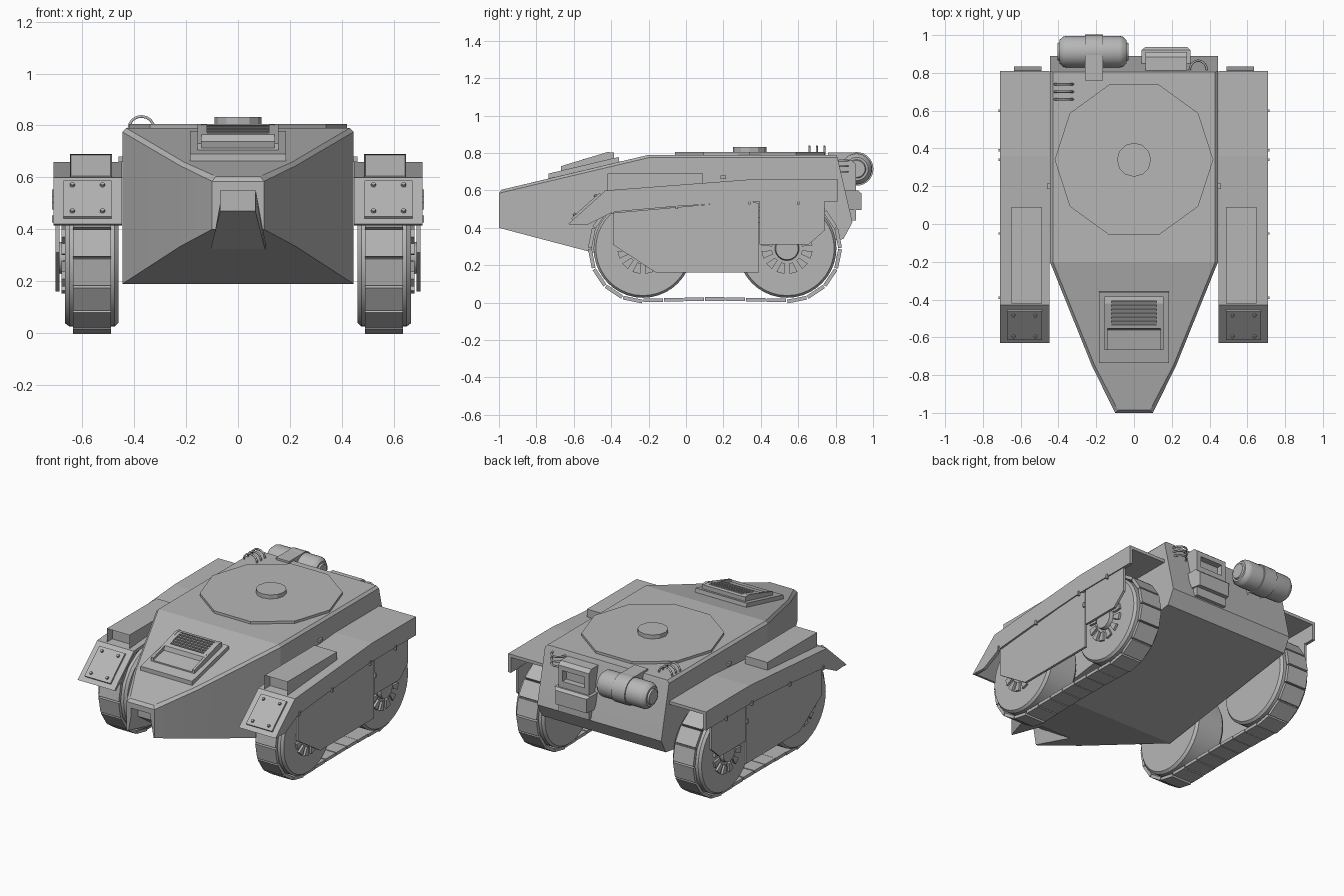
import bpy, bmesh, math
from mathutils import Matrix, Vector

cube = bpy.data.objects.get("Cube")
if cube:
    bpy.data.objects.remove(cube)

GREY = (0.47, 0.47, 0.47, 1)
paint = bpy.data.materials.new("plain_grey")
paint.use_nodes = True
paint.diffuse_color = GREY
for node in paint.node_tree.nodes:
    if node.type == 'BSDF_PRINCIPLED':
        node.inputs["Base Color"].default_value = GREY


def finish(name, bm, mirror=False, smooth=None):
    """Turn a bmesh into an object, optionally mirrored across x."""
    bmesh.ops.recalc_face_normals(bm, faces=bm.faces)
    mesh = bpy.data.meshes.new(name)
    bm.to_mesh(mesh)
    bm.free()
    ob = bpy.data.objects.new(name, mesh)
    bpy.context.collection.objects.link(ob)
    mesh.materials.append(paint)
    if mirror:
        ob.modifiers.new("Mirror", 'MIRROR').use_mirror_merge = False
    if smooth:
        bpy.ops.object.select_all(action='DESELECT')
        ob.select_set(True)
        bpy.context.view_layer.objects.active = ob
        bpy.ops.object.shade_smooth_by_angle(angle=math.radians(smooth))
    return ob


def add_box(bm, size, loc, tilt=0):
    m = Matrix.Translation(loc) @ Matrix.Rotation(tilt, 4, 'X') @ Matrix.Diagonal((*size, 1))
    return bmesh.ops.create_cube(bm, size=1, matrix=m)["verts"]


def add_slab(bm, profile, x0, x1):
    """Extrude a (y, z) profile along x."""
    a = [bm.verts.new((x0, y, z)) for y, z in profile]
    b = [bm.verts.new((x1, y, z)) for y, z in profile]
    bm.faces.new(a)
    bm.faces.new(b)
    for i in range(len(a)):
        j = (i + 1) % len(a)
        bm.faces.new((a[i], a[j], b[j], b[i]))


def add_lathe(bm, profile, y, z, steps=32):
    """Spin an (x, radius) profile round an axis along x."""
    verts = [bm.verts.new((x, y, z + r)) for x, r in profile]
    edges = [bm.edges.new(p) for p in zip(verts, verts[1:])]
    bmesh.ops.spin(bm, geom=verts + edges, cent=(0, y, z), axis=(1, 0, 0),
                   angle=math.tau, steps=steps)
    bmesh.ops.remove_doubles(bm, verts=bm.verts, dist=0.0005)


def box(name, size, loc, tilt=0, mirror=False):
    bm = bmesh.new()
    add_box(bm, size, loc, tilt)
    return finish(name, bm, mirror)


def slab(name, profile, x0, x1, mirror=False):
    bm = bmesh.new()
    add_slab(bm, profile, x0, x1)
    return finish(name, bm, mirror)


def cut(ob, cutter):
    mod = ob.modifiers.new("Cut", 'BOOLEAN')
    mod.object = cutter
    mod.solver = 'EXACT'
    cutter.hide_render = True
    cutter.hide_set(True)


def disc(name, radius, z0, z1, y, sides):
    bm = bmesh.new()
    bmesh.ops.create_cone(bm, cap_ends=True, segments=sides, radius1=radius, radius2=radius,
                          depth=z1 - z0, matrix=Matrix.Translation((0, y, (z0 + z1) / 2)))
    for v in bm.verts:                      # put a corner on the x axis
        v.co = Vector((v.co.y - y, y + v.co.x, v.co.z))
    finish(name, bm)


def handle(name, centre, rise, half=0.045):
    """Bent rod handle spanning x, bulging along the rise vector."""
    cu = bpy.data.curves.new(name, 'CURVE')
    cu.dimensions = '3D'
    cu.bevel_depth = 0.006
    cu.bevel_resolution = 1
    sp = cu.splines.new('POLY')
    sp.points.add(8)
    for i, p in enumerate(sp.points):
        t = math.pi * i / 8
        p.co = (*(Vector(centre) + Vector((half * math.cos(t), 0, 0)) + Vector(rise) * math.sin(t)), 1)
    cu.materials.append(paint)
    bpy.context.collection.objects.link(bpy.data.objects.new(name, cu))


# Hull: convex body with a chamfered deck, tapering nose and short rear undercut
bm = bmesh.new()
half = [(.085, -.985, .604), (.1, -1, .585), (.1, -1, .4),
        (.208, -.75, .659), (.223, -.75, .645), (.223, -.75, .334),
        (.43, -.2, .79), (.445, -.2, .775), (.445, -.2, .19),
        (.43, .805, .79), (.445, .81, .775), (.445, .89, .43), (.445, .842, .34)]
for x, y, z in half:
    bm.verts.new((x, y, z))
    bm.verts.new((-x, y, z))
bmesh.ops.convex_hull(bm, input=bm.verts)
bmesh.ops.dissolve_limit(bm, angle_limit=0.02, verts=bm.verts, edges=bm.edges)
hull = finish("hull", bm, smooth=10)

# Notch under the nose
bm = bmesh.new()
add_slab(bm, [(-1.1, .55), (-.93, .55), (-.93, .47), (-.69, .31), (-.69, .25), (-1.1, .25)], -1, 1)
for v in bm.verts:
    v.co.x *= .067 + max(0, .47 - v.co.z) * .25
bmesh.ops.triangulate(bm, faces=bm.faces)
cut(hull, finish("nose_notch_cutter", bm))

# Deck ring and cap
disc("deck_ring", .42, .78, .806, .34, 10)
disc("deck_cap", .09, .80, .832, .34, 12)

# Stepped vent in front of the ring: base, frame with a low sill, cheeks, slats
slab("vent_base", [(-.735, .65), (-.735, .69), (-.36, .779), (-.355, .74)], -.185, .185)
vent = slab("vent_frame", [(-.668, .68), (-.668, .714), (-.56, .738), (-.552, .766), (-.42, .803),
                           (-.385, .80), (-.385, .75)], -.145, .145)
cut(vent, box("vent_cutter", (.24, .13, .05), (0, -.472, .789), .27))
slab("vent_cheek", [(-.668, .68), (-.668, .73), (-.42, .805), (-.385, .802), (-.385, .75)],
     .14, .156, True)
bm = bmesh.new()
for i in range(6):
    d = (i - 2.5) * .022
    add_box(bm, (.24, .01, .022), (0, -.472 + d * .96, .775 + d * .27), .27)
finish("vent_slats", bm)

# Fenders: open channel with top sheet, outer wall and sloped front flap
top = [(-.63, .42), (-.43, .60), (.36, .66), (.81, .66)]
under = [(.81, .64), (.36, .64), (-.425, .58), (-.61, .415)]
slab("fender_top", top + under, .447, .71, True)
slab("fender_wall", top + [(.81, .54), (.34, .54), (-.05, .515), (-.39, .485), (-.53, .415)],
     .69, .71, True)
slab("side_skirt_front", [(-.39, .48), (-.39, .31), (-.16, .16), (.39, .16), (.39, .53), (.34, .545)],
     .688, .703, True)
slab("side_skirt_rear", [(.394, .545), (.394, .31), (.655, .31), (.74, .385), (.74, .545)],
     .688, .703, True)

# Hinges along the skirts
bm = bmesh.new()
for y, z in ((-.39, .49), (-.05, .515), (.34, .54), (.6, .54), (.39, .44)):
    add_box(bm, (.016, .012, .028), (.709, y, z))
finish("skirt_hinges", bm, True)

# Bolted plate on each front flap
TILT = math.atan2(.18, .2)
flap = Matrix.Translation((.58, -.53, .51)) @ Matrix.Rotation(TILT, 4, 'X')
bm = bmesh.new()
add_box(bm, (.185, .205, .024), (.58, -.53, .51), TILT)
for u in (-.058, .058):
    for v in (-.075, .075):
        bmesh.ops.create_cone(bm, cap_ends=True, segments=10, radius1=.011, radius2=.008, depth=.014,
                              matrix=flap @ Matrix.Translation((u, v, .015)))
finish("flap_plate", bm, True)

# Stowage box with a recessed front
bm = bmesh.new()
add_box(bm, (.162, .51, .11), (.567, -.165, .635))
bm.normal_update()
front = min(bm.faces, key=lambda f: f.calc_center_median().y)
bmesh.ops.inset_region(bm, faces=[front], thickness=.006)
bmesh.ops.translate(bm, verts=front.verts, vec=(0, .05, 0))
finish("fender_box", bm, True)

# Side brackets on the hull
box("hull_bracket", (.02, .03, .02), (.45, .2, .67), mirror=True)

# Wheels with hubs and radial fins
AXLES, AXLE_Z = (-.23, .54), .29
for label, y in zip(("front", "rear"), AXLES):
    bm = bmesh.new()
    add_lathe(bm, [(.46, 0), (.46, .25), (.475, .264), (.65, .264), (.666, .252),
                   (.666, .065), (.69, .06), (.69, 0)], y, AXLE_Z, 40)
    finish(label + "_wheel", bm, True, 30)
    bm = bmesh.new()
    for i in range(12):
        verts = add_box(bm, (.024, .042, .055), (.668, 0, .108))
        for v in verts:
            if v.co.z < .1:
                v.co.y *= .5
        spin = Matrix.Translation((0, y, AXLE_Z)) @ Matrix.Rotation(math.tau * (i + .5) / 12, 4, 'X')
        bmesh.ops.transform(bm, matrix=spin, verts=verts)
    finish(label + "_wheel_fins", bm, True)

# Track: links placed evenly along a stadium path
R, RUN, LINKS = .279, AXLES[1] - AXLES[0], 30
ARC = math.pi * R
STEP = 2 * (ARC + RUN) / LINKS


def track_point(d):
    """Return y, z and tilt at distance d along the path."""
    if d < RUN:
        return AXLES[0] + d, AXLE_Z - R + .008 * math.sin(math.pi * d / RUN), 0
    d -= RUN
    if d < ARC:
        a = d / R
        return AXLES[1] + R * math.sin(a), AXLE_Z - R * math.cos(a), a
    d -= ARC
    if d < RUN:
        return AXLES[1] - d, AXLE_Z + R, math.pi
    a = (d - RUN) / R
    return AXLES[0] - R * math.sin(a), AXLE_Z + R * math.cos(a), math.pi + a


bm = bmesh.new()
for i in range(LINKS):
    y, z, tilt = track_point((i + .5) * STEP)
    add_box(bm, (.145, STEP * .95, .02), (.5625, y, z), tilt)
finish("track", bm, True)

# Rear drum with its strap and bracket
bm = bmesh.new()
add_lathe(bm, [(-.405, 0), (-.405, .045), (-.395, .05), (-.395, .062), (-.375, .08), (-.36, .083),
               (-.075, .083), (-.06, .08), (-.04, .062), (-.04, .05), (-.03, .045), (-.03, 0)],
          .912, .715, 28)
finish("rear_drum", bm, smooth=35)
bm = bmesh.new()
add_lathe(bm, [(-.26, .075), (-.26, .09), (-.165, .09), (-.165, .075)], .912, .715, 28)
finish("drum_strap", bm, smooth=35)
slab("drum_bracket", [(.76, .78), (.76, .803), (.9, .803), (.84, .62), (.8, .6)], -.26, -.165)

# Rear equipment box with recessed upper face and bulged lower cover
locker = slab("rear_box", [(.8, .76), (.885, .76), (.91, .74), (.91, .44), (.84, .44)], .06, .28)
cut(locker, box("rear_box_cutter", (.16, .08, .07), (.17, .91, .675)))
bm = bmesh.new()
add_slab(bm, [(.84, .6), (.92, .6), (.937, .585), (.937, .495), (.84, .495)], .04, .30)
for v in bm.verts:                          # chamfer the cover toward its outer face
    if v.co.y > .93:
        v.co.x = .17 + (v.co.x - .17) * .85
finish("rear_box_cover", bm)

# Grab handles on the deck and rear plate
for i in range(3):
    handle("deck_handle", (-.372, .74 - i * .04, .79), (0, 0, .045), .048)
    handle("rear_handle", (.34, .815, .76 - i * .03), (0, .05, 0))
